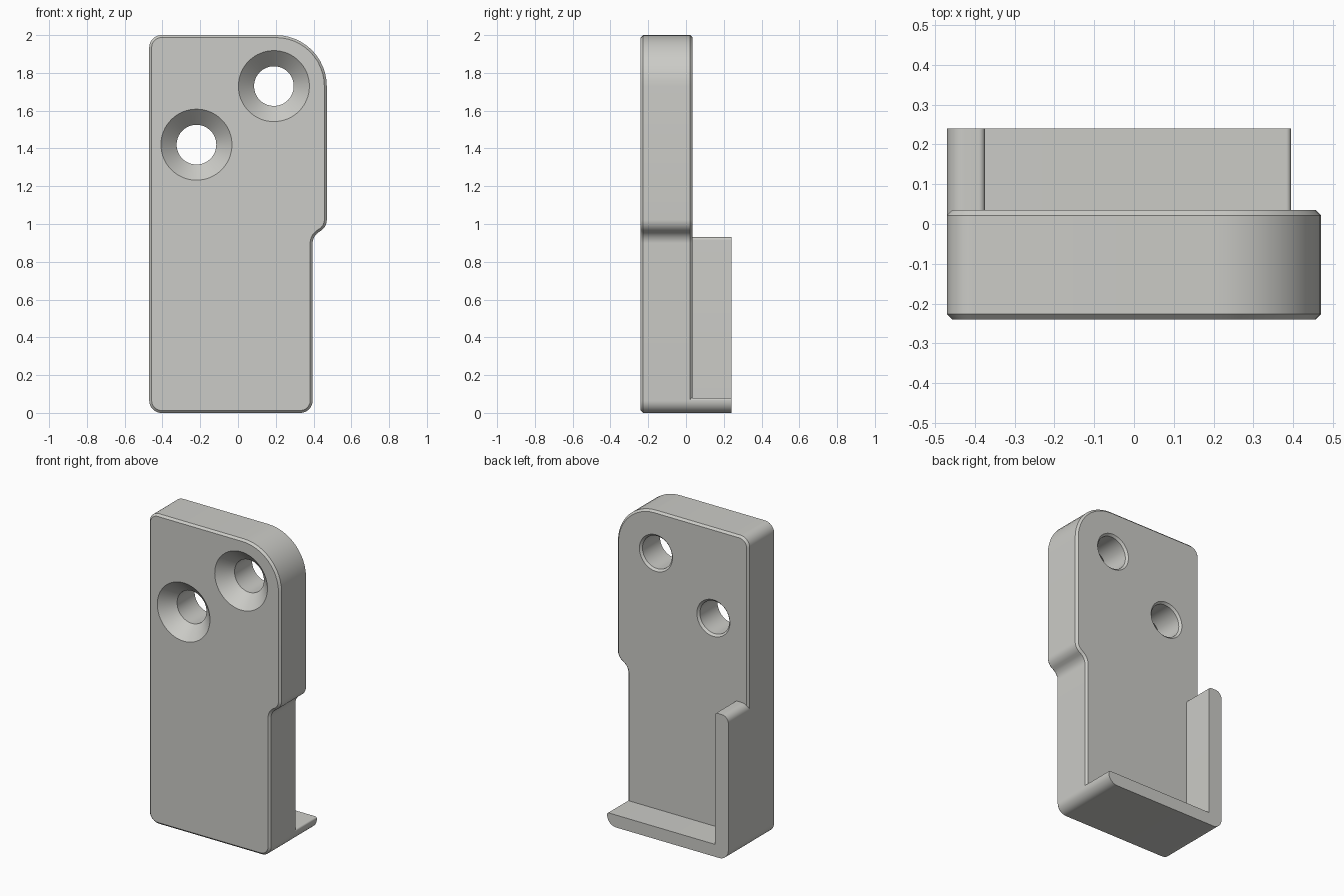
import bpy, bmesh
from math import sin, cos, tan, pi
from mathutils import Vector

cube = bpy.data.objects.get("Cube")
if cube:
    bpy.data.objects.remove(cube, do_unlink=True)

FRONT, BACK, CHAMFER = -0.24, 0.035, 0.013

grey = bpy.data.materials.new("warm_grey")
grey.use_nodes = True
colour = (0.60, 0.60, 0.57, 1)
grey.diffuse_color = colour
grey.node_tree.nodes["Principled BSDF"].inputs["Base Color"].default_value = colour


def rounded(corners, steps=12):
    """Turn (x, z, radius) corners into an outline with arc fillets."""
    pts = []
    for i, (x, z, r) in enumerate(corners):
        p = Vector((x, z))
        if r == 0:
            pts.append(p)
            continue
        a = (Vector(corners[i - 1][:2]) - p).normalized()
        b = (Vector(corners[(i + 1) % len(corners)][:2]) - p).normalized()
        half = a.angle(b) / 2
        start = p + a * (r / tan(half))
        centre = p + (a + b).normalized() * (r / sin(half))
        u = (start - centre).normalized()
        v = -a
        sweep = pi - 2 * half
        for k in range(steps + 1):
            t = sweep * k / steps
            pts.append(centre + r * (u * cos(t) + v * sin(t)))
    return pts


def make_object(name, bm):
    bmesh.ops.recalc_face_normals(bm, faces=bm.faces[:])
    mesh = bpy.data.meshes.new(name)
    bm.to_mesh(mesh)
    bm.free()
    mesh.materials.append(grey)
    obj = bpy.data.objects.new(name, mesh)
    bpy.context.collection.objects.link(obj)
    return obj


def prism(name, outline, y0, y1, chamfer=0):
    """Extrude an outline along y, optionally chamfering both rims."""
    bm = bmesh.new()
    face = bm.faces.new([bm.verts.new((p.x, y0, p.y)) for p in outline])
    ext = bmesh.ops.extrude_face_region(bm, geom=[face], use_keep_orig=True)
    moved = [g for g in ext["geom"] if isinstance(g, bmesh.types.BMVert)]
    bmesh.ops.translate(bm, verts=moved, vec=(0, y1 - y0, 0))
    bmesh.ops.recalc_face_normals(bm, faces=bm.faces[:])
    if chamfer:
        rims = [e for e in bm.edges if abs(e.verts[0].co.y - e.verts[1].co.y) < 1e-5]
        bmesh.ops.bevel(bm, geom=rims, offset=chamfer, segments=1,
                        affect='EDGES', profile=0.5)
    return make_object(name, bm)


def lathe_y(name, profile, x, z, sides=64):
    """Closed solid of revolution about a y axis from (radius, y) rings."""
    bm = bmesh.new()
    rings = [[bm.verts.new((x + r * cos(2 * pi * k / sides), y,
                            z + r * sin(2 * pi * k / sides)))
              for k in range(sides)] for r, y in profile]
    for a, b in zip(rings, rings[1:]):
        for k in range(sides):
            n = (k + 1) % sides
            bm.faces.new((a[k], a[n], b[n], b[k]))
    bm.faces.new(rings[0])
    bm.faces.new(rings[-1])
    return make_object(name, bm)


def smooth(obj):
    obj.data.shade_smooth()
    obj.data.set_sharp_from_angle(angle=0.5)


# Main plate with a large top corner and a stepped side
plate = prism("plate", rounded([
    (-0.47, 0, 0.065), (0.395, 0, 0.065),
    (0.395, 0.935, 0.07), (0.47, 0.985, 0.07),
    (0.47, 2, 0.27), (-0.47, 2, 0.065)]), FRONT, BACK, CHAMFER)

# Countersunk screw holes, slightly relieved at the back
hole_profile = [(0.198, FRONT - 0.01), (0.105, FRONT + 0.083),
                (0.105, BACK - CHAMFER), (0.128, BACK + 0.01)]
for name, x, z in (("upper_hole", 0.19, 1.73), ("lower_hole", -0.22, 1.42)):
    cutter = lathe_y(name, hole_profile, x, z)
    cutter.hide_render = True
    mod = plate.modifiers.new(name, 'BOOLEAN')
    mod.operation = 'DIFFERENCE'
    mod.solver = 'EXACT'
    mod.object = cutter
    bpy.context.view_layer.objects.active = plate
    bpy.ops.object.modifier_apply(modifier=name)
    bpy.data.objects.remove(cutter, do_unlink=True)

# L-shaped rear ledge: floor and side wall
ledge = prism("rear_ledge", rounded([
    (-0.47, 0, 0.065), (0.395, 0, 0.065), (0.395, 0.08, 0.012),
    (-0.375, 0.08, 0), (-0.375, 0.93, 0.015), (-0.47, 0.93, 0.045)]),
    BACK - CHAMFER, 0.24)

for part in (plate, ledge):
    smooth(part)
